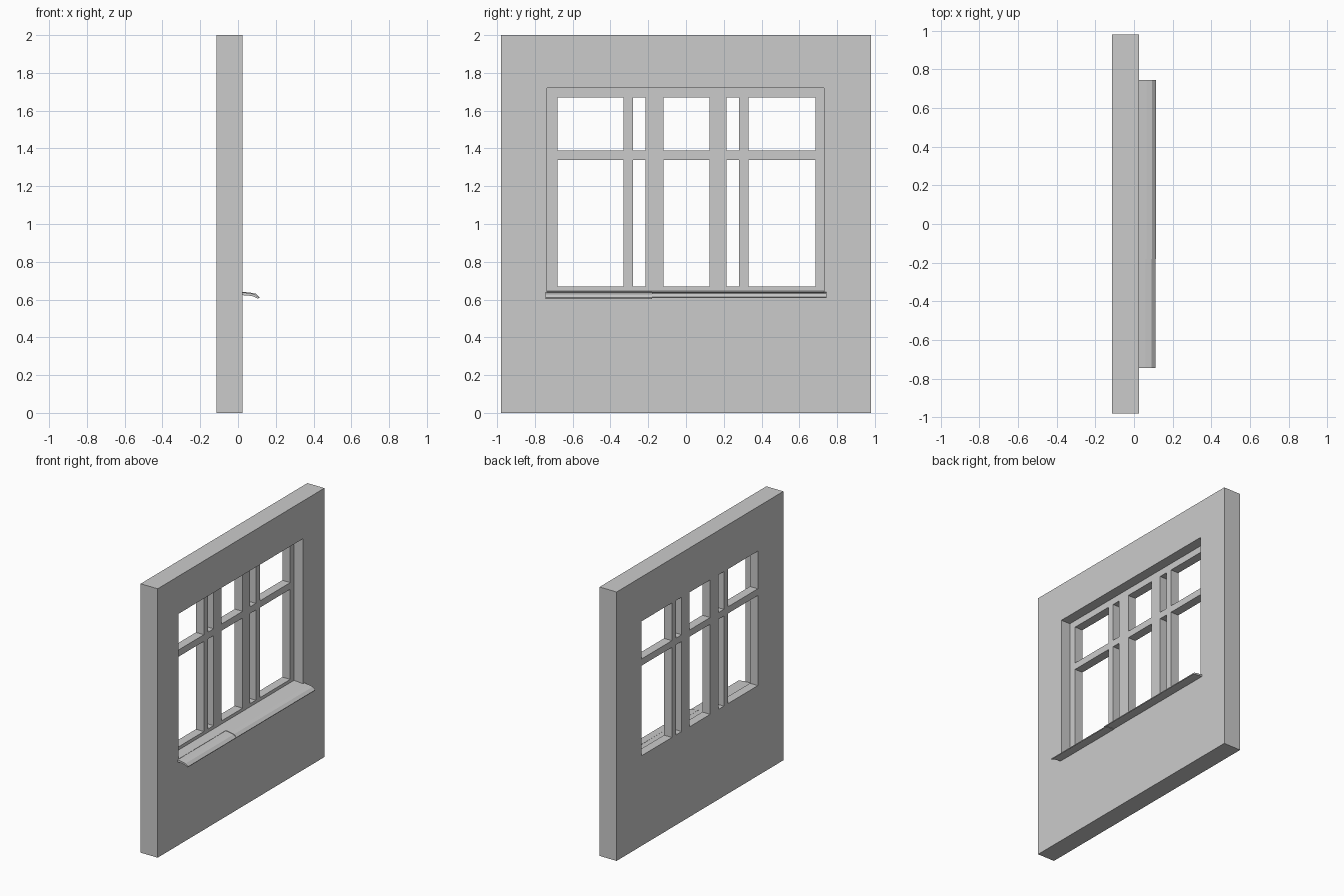
import bpy
import bmesh

cube = bpy.data.objects.get("Cube")
if cube:
    bpy.data.objects.remove(cube)

grey = bpy.data.materials.new("plain grey")
grey.use_nodes = True
colour = (0.6, 0.6, 0.6, 1)
grey.diffuse_color = colour
grey.node_tree.nodes["Principled BSDF"].inputs["Base Color"].default_value = colour


def finish(name, bm):
    """Turn a bmesh into a named, coloured object."""
    bmesh.ops.recalc_face_normals(bm, faces=bm.faces)
    mesh = bpy.data.meshes.new(name)
    bm.to_mesh(mesh)
    bm.free()
    mesh.materials.append(grey)
    obj = bpy.data.objects.new(name, mesh)
    bpy.context.collection.objects.link(obj)
    return obj


def lattice(name, ys, zs, back, front):
    """Slab across x with an opening in every odd cell of the y/z grid."""
    bm = bmesh.new()
    grid = [[bm.verts.new((back, y, z)) for z in zs] for y in ys]
    for i in range(len(ys) - 1):
        for j in range(len(zs) - 1):
            if i % 2 and j % 2:
                continue
            bm.faces.new((grid[i][j], grid[i + 1][j],
                          grid[i + 1][j + 1], grid[i][j + 1]))
    unused = [v for v in bm.verts if not v.link_faces]
    bmesh.ops.delete(bm, geom=unused, context='VERTS')
    grown = bmesh.ops.extrude_face_region(bm, geom=bm.faces[:], use_keep_orig=True)
    moved = [g for g in grown["geom"] if isinstance(g, bmesh.types.BMVert)]
    bmesh.ops.translate(bm, vec=(front - back, 0, 0), verts=moved)
    return finish(name, bm)


def sweep(name, profile, y0, y1):
    """Extrude an x/z outline along y."""
    bm = bmesh.new()
    face = bm.faces.new([bm.verts.new((x, y0, z)) for x, z in profile])
    grown = bmesh.ops.extrude_face_region(bm, geom=[face], use_keep_orig=True)
    moved = [g for g in grown["geom"] if isinstance(g, bmesh.types.BMVert)]
    bmesh.ops.translate(bm, vec=(0, y1 - y0, 0), verts=moved)
    return finish(name, bm)


BACK, FRONT, GLAZING = -0.115, 0.025, -0.05
LEFT, RIGHT, BOTTOM, TOP = -0.735, 0.73, 0.64, 1.72

# Wall with one large opening
lattice("wall", [-0.98, LEFT, RIGHT, 0.98], [0, BOTTOM, TOP, 2], BACK, FRONT)

# Window frame, flush with the back of the wall
frame_ys = [LEFT, -0.68, -0.33, -0.28, -0.215, -0.12,
            0.125, 0.215, 0.28, 0.33, 0.685, RIGHT]
lattice("window_frame", frame_ys, [BOTTOM, 0.67, 1.34, 1.39, 1.67, TOP], BACK, GLAZING)

# Sill in two lengths with a small step between them
sill = [(FRONT, 0.638), (0.06, 0.634), (0.09, 0.628), (0.11, 0.61),
        (0.108, 0.604), (0.08, 0.617), (0.055, 0.621), (FRONT, 0.623)]
sweep("sill_right_length", sill, -0.745, -0.18)
raised = [(x + (0.004 if x > FRONT else 0), z + 0.003) for x, z in sill]
sweep("sill_left_length", raised, -0.18, 0.745)

# Thin ledge on the floor of the recess
ledge = [(GLAZING, 0.646), (FRONT, 0.64), (FRONT, 0.638), (GLAZING, 0.638)]
sweep("recess_ledge", ledge, LEFT, RIGHT)
